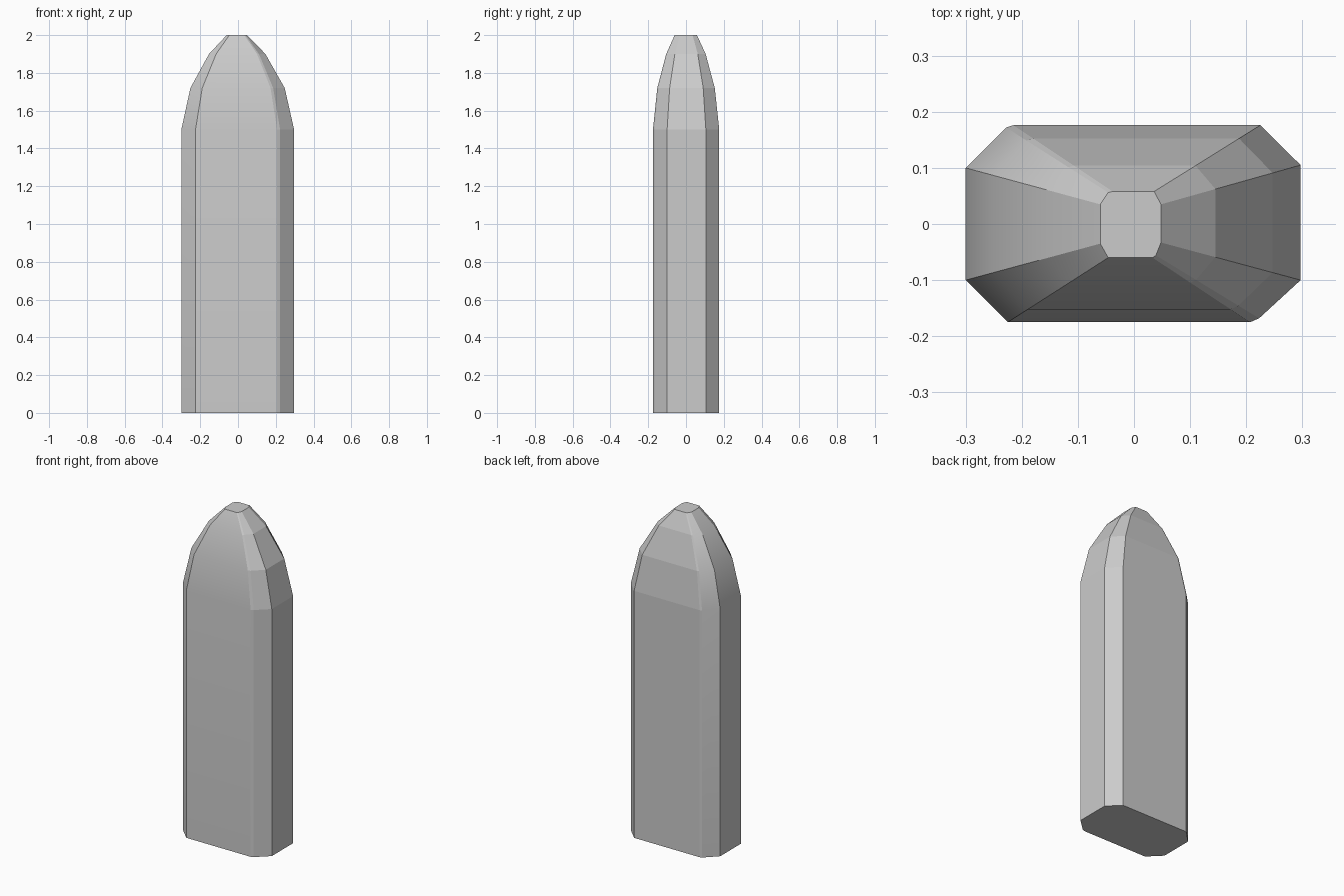
import bpy
import bmesh
from mathutils import Vector

cube = bpy.data.objects.get("Cube")
if cube:
    bpy.data.objects.remove(cube, do_unlink=True)

grey = bpy.data.materials.new("plain grey")
grey.use_nodes = True
colour = (0.6, 0.6, 0.6, 1)
grey.diffuse_color = colour
grey.node_tree.nodes["Principled BSDF"].inputs["Base Color"].default_value = colour

# Chamfered outline of the shaft and of the small flat tip, counter-clockwise
shaft = [(-0.225, -0.175), (0.207, -0.175), (0.223, -0.168), (0.297, -0.1),
         (0.297, 0.105), (0.225, 0.176), (-0.215, 0.176), (-0.228, 0.172),
         (-0.3, 0.1), (-0.3, -0.1)]
tip = [(-0.046, -0.06), (0.033, -0.06), (0.039, -0.056), (0.048, -0.033),
       (0.048, 0.035), (0.036, 0.058), (-0.038, 0.058), (-0.046, 0.056),
       (-0.06, 0.035), (-0.06, -0.035)]
# Height and how much of the shaft outline remains there
levels = [(0, 1), (1.5, 1), (1.72, 0.8), (1.9, 0.39), (2, 0)]
SMOOTH_SIDES = {0, 7, 8, 9}

bm = bmesh.new()
rings = []
for z, amount in levels:
    ring = []
    for a, b in zip(tip, shaft):
        p = Vector(a).lerp(Vector(b), amount)
        ring.append(bm.verts.new((p.x, p.y, z)))
    rings.append(ring)

# Side panels, each separated by a crisp vertical edge
count = len(shaft)
for low, high in zip(rings, rings[1:]):
    for i in range(count):
        j = (i + 1) % count
        face = bm.faces.new((low[i], low[j], high[j], high[i]))
        face.smooth = i in SMOOTH_SIDES
    for i in range(count):
        bm.edges.get((low[i], high[i])).smooth = False

# Flat base and tip
for cap in (rings[0][::-1], rings[-1]):
    face = bm.faces.new(cap)
    for edge in face.edges:
        edge.smooth = False

mesh = bpy.data.meshes.new("tapered_body")
bm.to_mesh(mesh)
bm.free()
mesh.materials.append(grey)
body = bpy.data.objects.new("tapered_body", mesh)
bpy.context.collection.objects.link(body)
